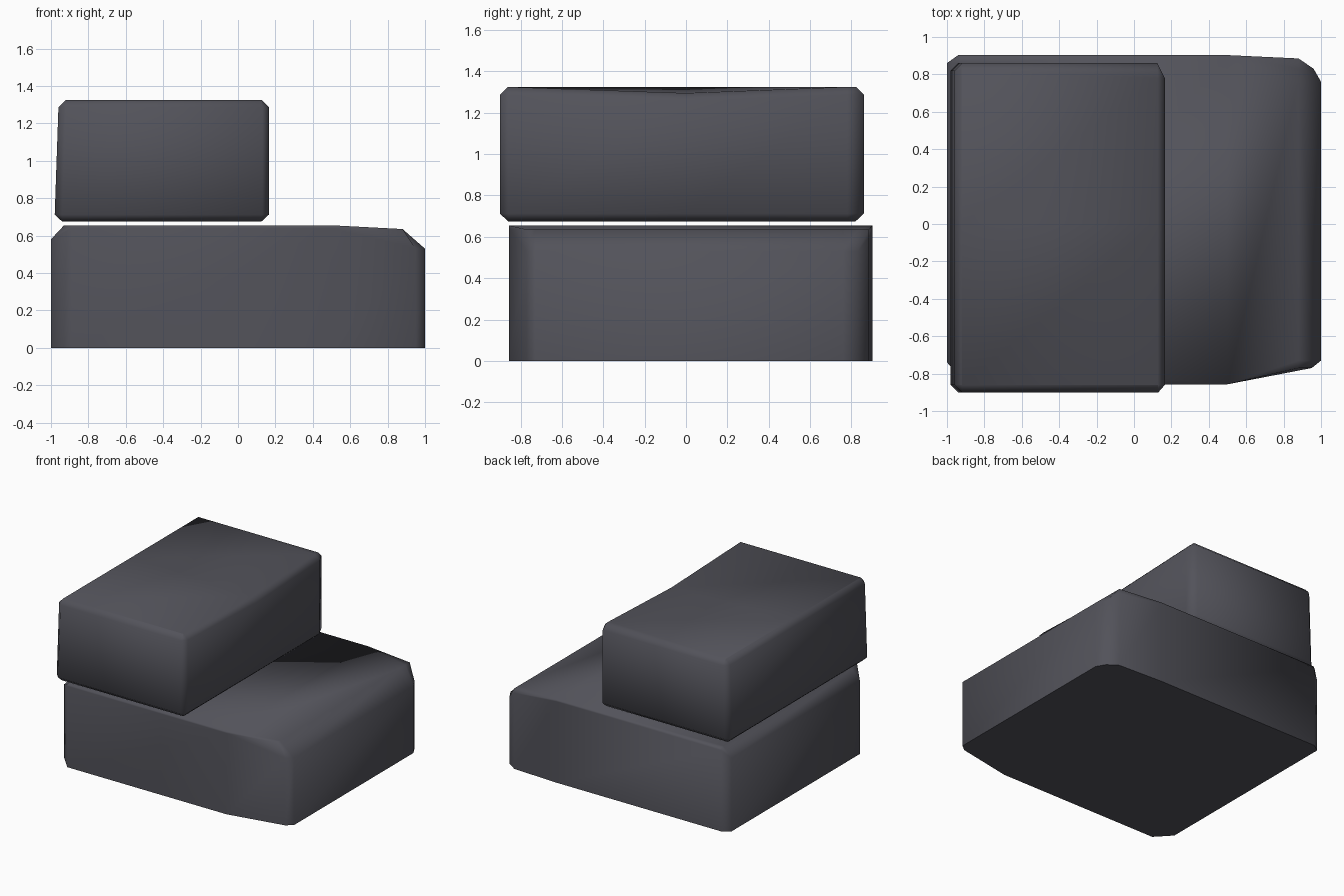
import bpy, bmesh

if "Cube" in bpy.data.objects:
    bpy.data.objects.remove(bpy.data.objects["Cube"])

charcoal = bpy.data.materials.new("charcoal grey")
charcoal.diffuse_color = (0.085, 0.085, 0.102, 1)
charcoal.use_nodes = True
charcoal.node_tree.nodes["Principled BSDF"].inputs["Base Color"].default_value = charcoal.diffuse_color


def loft(name, rings):
    """Skin a stack of equal-length outlines and close both ends."""
    bm = bmesh.new()
    vs = [[bm.verts.new(p) for p in r] for r in rings]
    n = len(vs[0])
    for a, b in zip(vs, vs[1:]):
        for i in range(n):
            j = (i + 1) % n
            bm.faces.new((a[i], a[j], b[j], b[i]))
    caps = [bm.faces.new(vs[0][::-1]), bm.faces.new(vs[-1])]
    bmesh.ops.triangulate(bm, faces=caps)
    bmesh.ops.remove_doubles(bm, verts=bm.verts, dist=0.0005)
    bmesh.ops.recalc_face_normals(bm, faces=bm.faces)
    for f in bm.faces:
        f.smooth = True
    # keep the footprint edge crisp where the block meets the floor
    for e in bm.edges:
        if all(v.co.z < 0.001 for v in e.verts) and len(e.link_faces) == 2:
            if e.calc_face_angle(0) > 1:
                e.smooth = False
    me = bpy.data.meshes.new(name)
    bm.to_mesh(me)
    bm.free()
    me.materials.append(charcoal)
    ob = bpy.data.objects.new(name, me)
    bpy.context.collection.objects.link(ob)
    return ob


# Lower block: worn outline, with the ends rounded over at the top
plan = [(-1, -.74), (-.89, -.857), (.5, -.857), (.95, -.77), (1, -.73),
        (1, .76), (.96, .83), (.88, .885), (.5, .903), (-.94, .903), (-1, .86)]


def shoulder(x):
    return 0.53 if x > .9 else 0.6 if x > .8 else 0.58 if x < -.95 else 0.64


def crown(x, y):
    x = max(-.93, min(.88, x))
    z = .655 if x <= .55 else .655 - .02 * (x - .55) / .33
    return (x, y, z)


loft("lower_block", [
    [(x, y, 0) for x, y in plan],
    [(x, y, shoulder(x)) for x, y in plan],
    [crown(x, y) for x, y in plan],
])

# Upper block: chamfered slab with a sagging right-hand top edge
slab = [(-.97, -.86), (-.93, -.9), (.13, -.9), (.165, -.86), (.165, 0),
        (.165, .78), (.125, .86), (-.93, .86), (-.97, .82), (-.97, 0)]


def slab_ring(z, inset, lean):
    pts = []
    for x, y in slab:
        if x < -.9:
            x += lean
        x = max(-.97 + lean + inset, min(.165 - inset, x))
        y = max(-.9 + inset, min(.86 - inset, y))
        sag = .03 if (y == 0 and x > 0 and z > 1.2) else 0
        pts.append((x, y, z - sag))
    return pts


loft("upper_block", [
    slab_ring(.675, .04, -.01),
    slab_ring(.712, 0, -.01),
    slab_ring(1.287, 0, .01),
    slab_ring(1.325, .038, .01),
])
